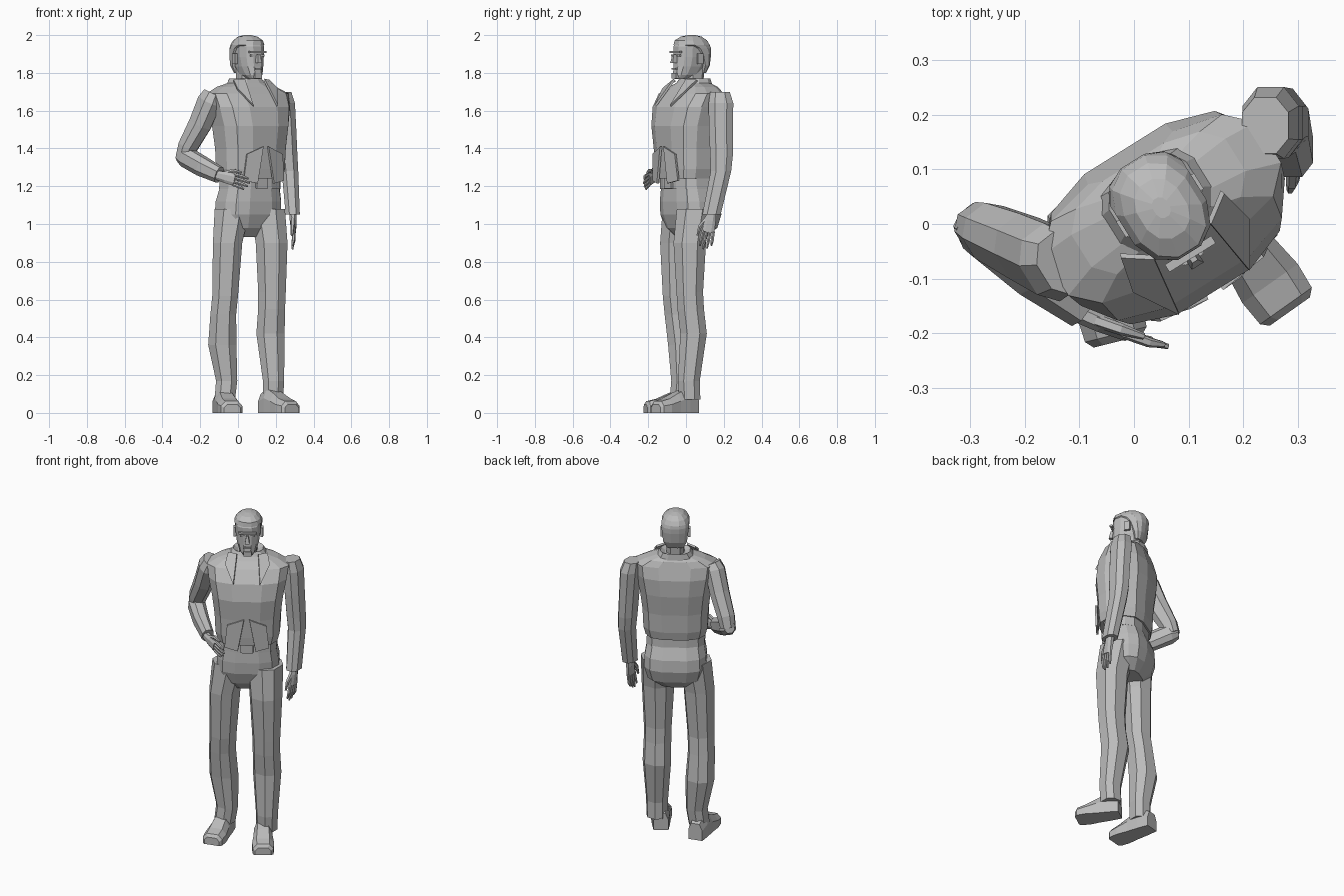
import bpy, bmesh, math
from mathutils import Vector, Matrix

cube = bpy.data.objects.get("Cube")
if cube:
    bpy.data.objects.remove(cube)

grey = bpy.data.materials.new("plain grey")
grey.use_nodes = True
COLOUR = (0.5, 0.5, 0.5, 1)
grey.diffuse_color = COLOUR
grey.node_tree.nodes["Principled BSDF"].inputs["Base Color"].default_value = COLOUR

UP = Vector((0, 0, 1))
WORLD = Matrix.Identity(4)
BODY = Matrix.Translation((.05, .03, 0)) @ Matrix.Rotation(math.radians(32), 4, "Z")


def finish(name, bm, frame):
    bm.transform(frame)
    bmesh.ops.recalc_face_normals(bm, faces=bm.faces[:])
    mesh = bpy.data.meshes.new(name)
    bm.to_mesh(mesh)
    bm.free()
    mesh.materials.append(grey)
    ob = bpy.data.objects.new(name, mesh)
    bpy.context.collection.objects.link(ob)
    return ob


def loft(name, secs, n=8, frame=WORLD, side=(1, 0, 0), power=.85, level=False):
    """Skin rings of (x, y, z, radius along side, other radius)."""
    bm = bmesh.new()
    pts = [Vector(s[:3]) for s in secs]
    rings = []
    for i, s in enumerate(secs):
        t = UP if level else (pts[min(i + 1, len(pts) - 1)] - pts[max(i - 1, 0)]).normalized()
        a = Vector(side)
        a = (a - t * a.dot(t)).normalized()
        b = t.cross(a)
        ring = []
        for k in range(n):
            ang = math.tau * (k + .5) / n
            c, d = math.cos(ang), math.sin(ang)
            c = math.copysign(abs(c) ** power, c)
            d = math.copysign(abs(d) ** power, d)
            ring.append(bm.verts.new(pts[i] + a * s[3] * c + b * s[4] * d))
        rings.append(ring)
    for lo, hi in zip(rings, rings[1:]):
        for k in range(n):
            bm.faces.new((lo[k], lo[(k + 1) % n], hi[(k + 1) % n], hi[k]))
    bm.faces.new(rings[0])
    bm.faces.new(rings[-1])
    return finish(name, bm, frame)


def stack(name, rows, n=12, power=.7):
    """Level rings in the body frame: height, half width, front, back."""
    secs = [(0, (f + b) / 2, z, w, (b - f) / 2) for z, w, f, b in rows]
    return loft(name, secs, n, BODY, power=power, level=True)


def plate(name, pts, thick=.012):
    bm = bmesh.new()
    bm.faces.new([bm.verts.new(p) for p in pts])
    ob = finish(name, bm, BODY)
    mod = ob.modifiers.new("thickness", "SOLIDIFY")
    mod.thickness = thick
    mod.offset = 0


def block(name, centre, size, taper=1):
    bm = bmesh.new()
    bmesh.ops.create_cube(bm, size=1)
    for v in bm.verts:
        k = taper if v.co.z > 0 else 1
        v.co = Vector(centre) + Vector((v.co.x * size[0] * k, v.co.y * size[1] * k, v.co.z * size[2]))
    finish(name, bm, BODY)


# Jacket, shirt, belt and hips
stack("jacket", [(1.24, .172, -.165, .10), (1.29, .185, -.17, .11), (1.4, .19, -.175, .115),
                 (1.52, .205, -.185, .13), (1.62, .225, -.165, .13), (1.69, .235, -.115, .11),
                 (1.725, .17, -.08, .10), (1.75, .09, -.06, .08)])
stack("belt", [(1.185, .168, -.142, .092), (1.245, .165, -.14, .09)])
stack("hips", [(.93, .09, -.07, .06), (.98, .16, -.11, .105), (1.05, .18, -.135, .125),
               (1.12, .177, -.14, .12), (1.2, .162, -.135, .088)])
block("buckle", (0, -.142, 1.215), (.07, .016, .055))

# Collar and open jacket corners
stack("collar", [(1.725, .115, -.075, .095), (1.77, .085, -.05, .09), (1.755, .06, -.03, .06)])
for s, word in ((-1, "right"), (1, "left")):
    plate(word + "_collar_flap", [(s * .06, -.07, 1.765), (s * .11, -.035, 1.76),
                                  (s * .125, -.1, 1.715), (s * .075, -.18, 1.625)])
    plate(word + "_jacket_corner", [(s * .015, -.182, 1.41), (s * .11, -.17, 1.37),
                                    (s * .125, -.16, 1.23), (s * .05, -.18, 1.215)])

# Neck, head and hair
stack("neck", [(1.71, .065, -.06, .065), (1.75, .052, -.05, .06), (1.82, .052, -.05, .065)], 8)
stack("head", [(1.768, .03, -.1, -.03), (1.79, .05, -.108, .045), (1.835, .064, -.102, .075),
               (1.885, .071, -.1, .088), (1.94, .073, -.1, .09), (1.975, .06, -.08, .07)], 12, .8)
stack("hair", [(1.8, .05, .03, .072), (1.84, .069, .02, .09), (1.9, .077, -.012, .1),
               (1.93, .08, -.045, .102), (1.948, .08, -.1, .1), (1.972, .068, -.096, .085),
               (1.992, .045, -.06, .055), (2, .015, -.02, .02)], 12, .85)
block("nose", (0, -.108, 1.875), (.026, .036, .045), .45)
block("brow", (0, -.1, 1.91), (.1, .016, .012))
block("mouth", (0, -.107, 1.822), (.04, .012, .009))
block("chin", (0, -.1, 1.785), (.045, .022, .03))
for s, word in ((-1, "right"), (1, "left")):
    block(word + "_ear", (s * .077, .005, 1.875), (.014, .034, .055))
    block(word + "_eye", (s * .03, -.097, 1.893), (.026, .01, .01))

# Trouser legs
loft("right_leg", [(-.07, -.03, .07, .058, .06), (-.06, -.02, .17, .06, .062), (-.083, -.02, .36, .08, .08),
                   (-.078, -.04, .52, .073, .078), (-.068, -.05, .62, .073, .078),
                   (-.055, -.05, .9, .083, .093), (-.03, -.03, 1.08, .1, .1)], level=True)
loft("left_leg", [(.185, .02, .07, .058, .06), (.188, .015, .17, .06, .062), (.172, .04, .42, .08, .075),
                  (.178, .025, .55, .076, .075), (.18, .02, .64, .078, .075),
                  (.178, .02, .9, .09, .092), (.155, .045, 1.08, .1, .1)], level=True)


# Shoes, lofted from heel to toe
def shoe(name, heel, toe):
    heel, toe = Vector(heel), Vector(toe)
    along = (toe - heel).normalized()
    across = along.cross(UP)
    rows = ((0, .042, .1), (.25, .05, .13), (.5, .054, .105), (.75, .062, .075), (.95, .058, .062), (1, .045, .045))
    bm = bmesh.new()
    rings = []
    for t, w, h in rows:
        c = heel.lerp(toe, t)
        shape = ((-w, 0), (w, 0), (w, h * .6), (w * .6, h), (-w * .6, h), (-w, h * .6))
        rings.append([bm.verts.new(c + across * a + UP * z) for a, z in shape])
    for a, b in zip(rings, rings[1:]):
        for k in range(6):
            bm.faces.new((a[k], a[(k + 1) % 6], b[(k + 1) % 6], b[k]))
    bm.faces.new(rings[0])
    bm.faces.new(rings[-1])
    finish(name, bm, WORLD)


shoe("right_shoe", (-.095, .045, 0), (-.03, -.215, 0))
shoe("left_shoe", (.14, .045, 0), (.285, -.16, 0))

# Sleeves
loft("right_upper_sleeve", [(-.13, -.07, 1.69, .05, .06), (-.15, -.07, 1.65, .06, .075),
                            (-.2, -.045, 1.53, .058, .068), (-.265, -.015, 1.41, .052, .055),
                            (-.285, -.005, 1.35, .045, .045)], side=(.85, .53, 0))
loft("right_forearm_sleeve", [(-.31, .015, 1.365, .035, .03), (-.275, -.015, 1.355, .056, .05),
                              (-.19, -.09, 1.305, .055, .045), (-.1, -.155, 1.26, .045, .036)],
     side=(0, 0, 1))
loft("left_sleeve", [(.24, .18, 1.7, .045, .055), (.25, .185, 1.64, .055, .07), (.26, .185, 1.5, .052, .068),
                     (.268, .188, 1.36, .05, .064), (.275, .185, 1.28, .047, .058),
                     (.29, .135, 1.05, .04, .052)], level=True)


# Hands with four fingers and a thumb
def hand(word, wrist, tip, thumb_side, curl):
    wrist, curl = Vector(wrist), Vector(curl)
    reach = Vector(tip) - wrist
    side = Vector(thumb_side)
    side = (side - side.project(reach)).normalized()

    def at(t, s, bend=0):
        return tuple(wrist + reach * t + side * s + curl * bend)

    loft(word + "_palm", [at(-.1, 0) + (.025, .02), at(.2, 0) + (.032, .019), at(.52, 0) + (.036, .013)],
         side=side)
    for i, length in enumerate((.93, 1, .96, .86)):
        s = .027 - .018 * i
        loft(f"{word}_finger_{i + 1}", [at(.47, s) + (.009, .01), at(.75, s * 1.1, .3) + (.009, .009),
                                        at(length, s * 1.1, 1) + (.005, .005)], 6, side=side)
    loft(word + "_thumb", [at(.15, .02) + (.012, .012), at(.4, .048, .4) + (.011, .011),
                           at(.66, .052, .9) + (.006, .006)], 6, side=side)


hand("right", (-.095, -.165, 1.255), (.06, -.235, 1.215), (0, 0, 1), (0, .012, -.008))
hand("left", (.29, .135, 1.055), (.3, .1, .865), (0, -1, 0), (-.012, 0, 0))
